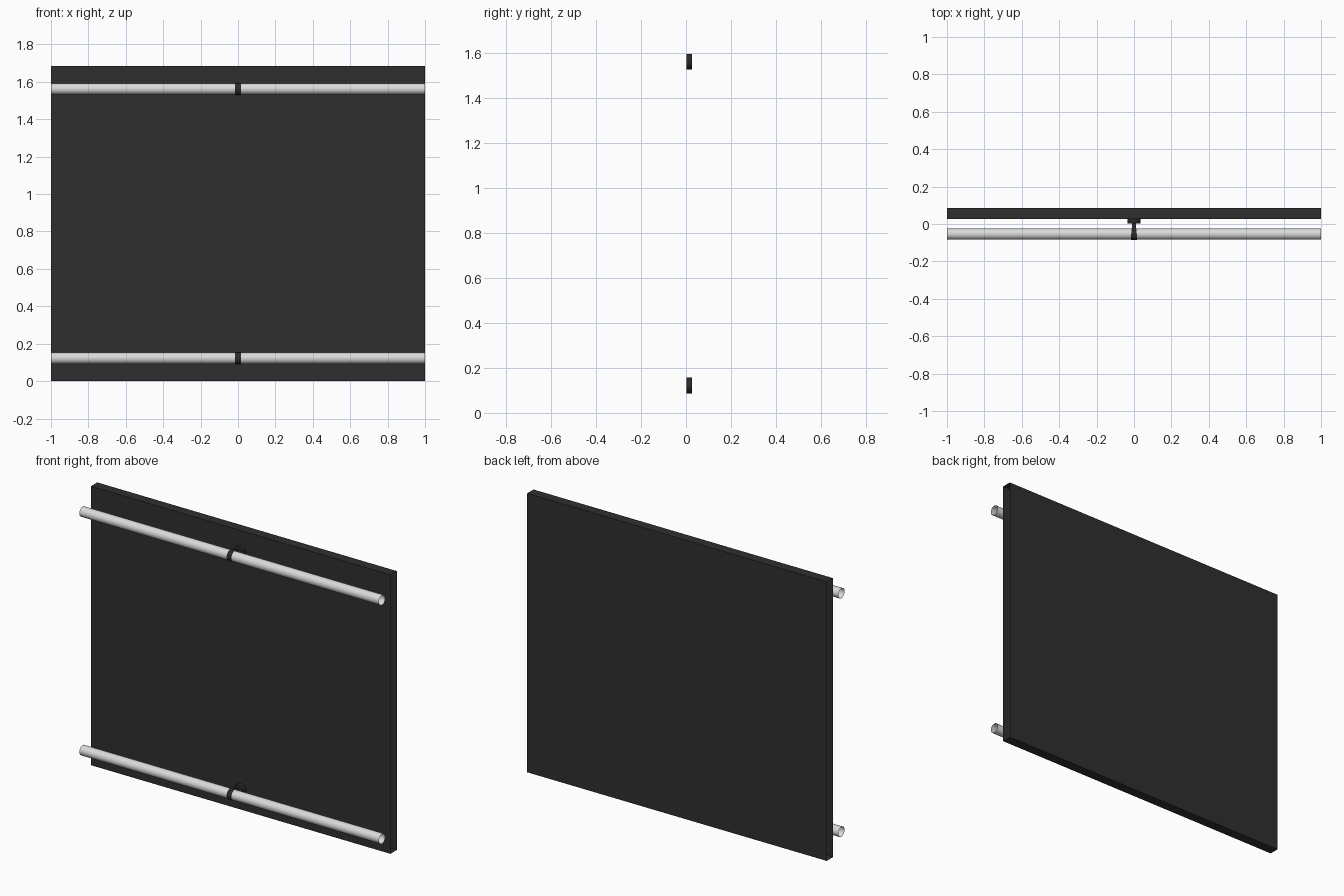
import bpy, bmesh, math

if "Cube" in bpy.data.objects:
    bpy.data.objects.remove(bpy.data.objects["Cube"])

def material(name, v):
    m = bpy.data.materials.new(name)
    m.diffuse_color = (v, v, v, 1)
    m.use_nodes = True
    m.node_tree.nodes["Principled BSDF"].inputs["Base Color"].default_value = m.diffuse_color
    return m

DARK = material("dark board", 0.028)
BLACK = material("black clip", 0.023)
METAL = material("light metal", 0.70)

def extrude_profile(name, stations, closed, mat, smooth):
    """Skin between (half_width, y, z) stations, open at both x ends."""
    bm = bmesh.new()
    rows = [(bm.verts.new((-w, y, z)), bm.verts.new((w, y, z))) for w, y, z in stations]
    n = len(rows)
    for i in range(n if closed else n - 1):
        a, b = rows[i], rows[(i + 1) % n]
        bm.faces.new((a[0], a[1], b[1], b[0]))
    bmesh.ops.recalc_face_normals(bm, faces=bm.faces)
    for f in bm.faces:
        f.smooth = smooth
    me = bpy.data.meshes.new(name)
    bm.to_mesh(me)
    bm.free()
    me.materials.append(mat)
    ob = bpy.data.objects.new(name, me)
    bpy.context.collection.objects.link(ob)
    return ob

# Board: a flat box section with open left and right ends
H, Y0, Y1 = 1.684, 0.026, 0.086
extrude_profile("board", [(1, Y0, 0), (1, Y1, 0), (1, Y1, H), (1, Y0, H)], True, DARK, False)

PY, R = -0.054, 0.030
for label, z in (("lower", 0.122), ("upper", H - 0.122)):
    # Open-ended thin pipe
    ring = [(1, PY + R * math.cos(t), z + R * math.sin(t))
            for t in (2 * math.pi * i / 32 for i in range(32))]
    extrude_profile(label + "_pipe", ring, True, METAL, True)

    # Strap wraps round the pipe and tapers to the mounting disc
    rs = R + 0.0018
    arc = [math.radians(65 + 230 * i / 28) for i in range(29)]
    strap = [(0.010, 0.003, z + 0.016)]
    strap += [(0.016 if math.cos(t) < 0.1 else 0.013,
               PY + rs * math.cos(t), z + rs * math.sin(t)) for t in arc]
    strap += [(0.010, 0.003, z - 0.016)]
    extrude_profile(label + "_strap", strap, False, BLACK, True)

    # Mounting disc against the board
    bpy.ops.mesh.primitive_cylinder_add(vertices=32, radius=0.035, depth=Y0 - 0.002,
                                        location=(0, (Y0 + 0.002) / 2, z),
                                        rotation=(math.pi / 2, 0, 0))
    disc = bpy.context.object
    disc.name = label + "_mounting_disc"
    disc.data.materials.append(BLACK)
    bpy.ops.object.shade_smooth_by_angle()
